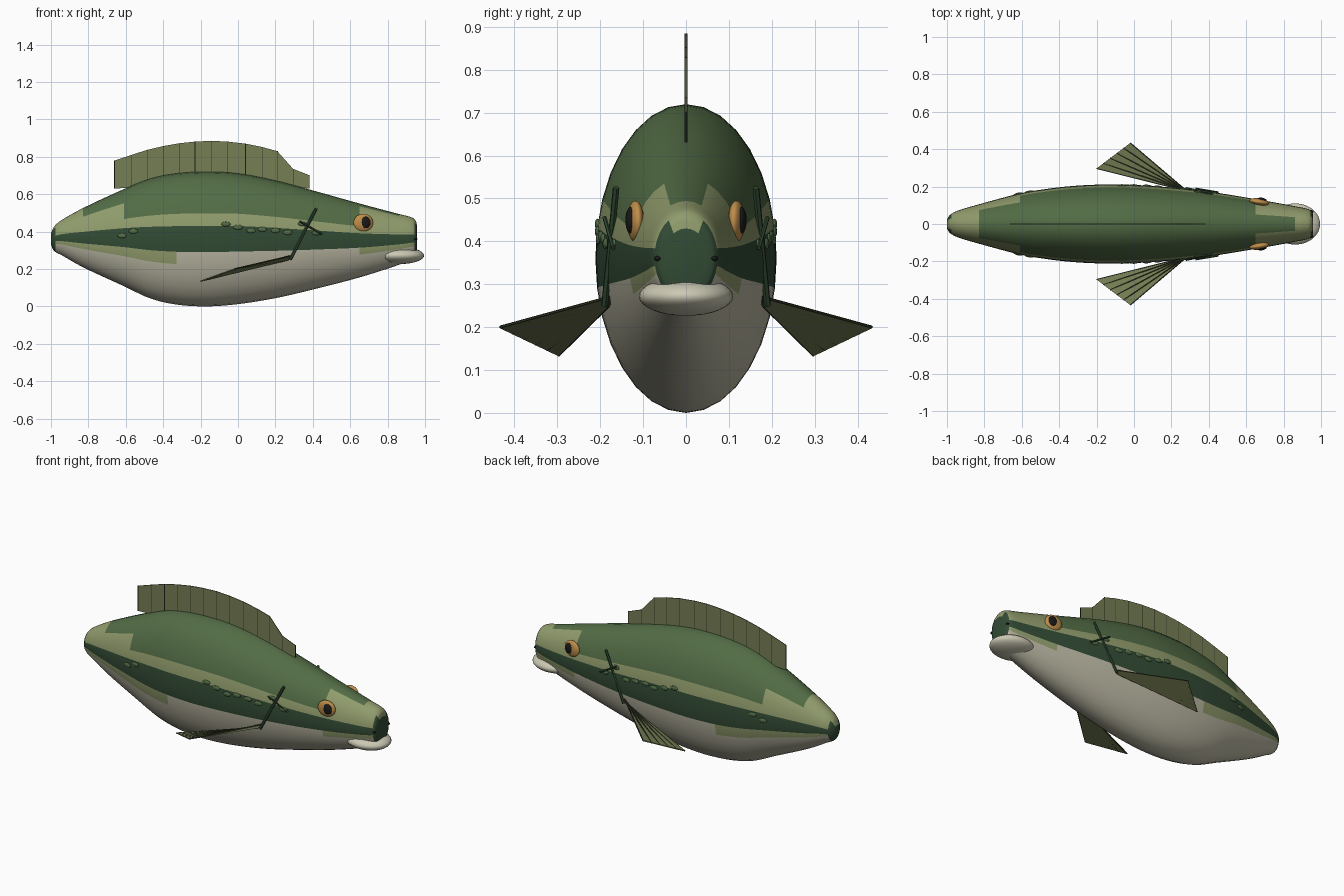
import bpy, bmesh, math
from mathutils import Vector

if "Cube" in bpy.data.objects:
    bpy.data.objects.remove(bpy.data.objects["Cube"])


def mat(name, r, g, b):
    m = bpy.data.materials.new(name)
    m.diffuse_color = (r, g, b, 1)
    m.use_nodes = True
    m.node_tree.nodes["Principled BSDF"].inputs["Base Color"].default_value = m.diffuse_color
    return m


GREEN = mat("back_green", .085, .15, .06)
LIGHT = mat("light_olive", .28, .33, .15)
DARK = mat("dark_stripe", .032, .07, .035)
CREAM = mat("belly_cream", .50, .48, .37)
LIP = mat("lip_cream", .60, .58, .45)
AMBER = mat("amber", .52, .27, .07)
BLACK = mat("black", .01, .01, .01)
FIN = mat("fin_olive", .18, .21, .09)
RAY = mat("fin_ray", .035, .045, .02)

# body stations: x, top z, bottom z, half width
ST = [(-1, .39, .33, .025), (-.985, .425, .298, .048), (-.945, .46, .275, .07),
      (-.83, .525, .21, .105), (-.61, .627, .108, .163), (-.47, .683, .043, .187),
      (-.33, .711, .01, .203), (-.17, .72, 0, .211), (0, .711, .012, .209),
      (.2, .673, .044, .195), (.4, .62, .09, .173), (.65, .55, .155, .133),
      (.86, .494, .222, .095), (.93, .475, .25, .08), (.952, .455, .27, .066),
      (.957, .43, .29, .052)]


def slope(i, k):
    a, b = ST[max(i - 1, 0)], ST[min(i + 1, len(ST) - 1)]
    return (b[k] - a[k]) / (b[0] - a[0])


def section(x):
    """Smoothly interpolated centre height, half height and half width."""
    i = max(j for j in range(len(ST) - 1) if j == 0 or ST[j][0] <= x)
    p, q = ST[i], ST[i + 1]
    d = q[0] - p[0]
    t = (x - p[0]) / d
    top, bot, w = [(2*t**3 - 3*t*t + 1) * p[k] + (t**3 - 2*t*t + t) * d * slope(i, k)
                   + (3*t*t - 2*t**3) * q[k] + (t**3 - t*t) * d * slope(i + 1, k)
                   for k in (1, 2, 3)]
    return (top + bot) / 2, (top - bot) / 2, w


def skin(x, a):
    c, h, w = section(x)
    return Vector((x, w * math.cos(a), c + h * math.sin(a)))


def finish(name, bm, mats, smooth=None):
    bmesh.ops.recalc_face_normals(bm, faces=bm.faces)
    me = bpy.data.meshes.new(name)
    bm.to_mesh(me)
    bm.free()
    ob = bpy.data.objects.new(name, me)
    bpy.context.collection.objects.link(ob)
    for m in mats:
        me.materials.append(m)
    if smooth:
        bpy.ops.object.select_all(action='DESELECT')
        ob.select_set(True)
        bpy.context.view_layer.objects.active = ob
        bpy.ops.object.shade_smooth_by_angle(angle=math.radians(smooth))
    return ob


def marking(x, deg):
    """Colour slot of the skin: 0 green, 1 light, 2 dark, 3 cream."""
    if x < -.975 or x > .945:
        return 2 if deg < 60 else 1
    if -11.25 < deg < 11.25:
        return 2
    if deg > 0:
        edge = 22.5
        if x < -.83 or x > .86:
            edge = 90
        elif x < -.61:
            edge = 40 if x < -.72 else 45
        elif x > .65:
            edge = 67.5
        return 1 if deg < edge else 0
    return 1 if deg > -22.5 and (x < -.33 or x > .65) else 3


# body
N, SUB = 32, 5
xs = [ST[i][0] + (ST[i + 1][0] - ST[i][0]) * j / SUB
      for i in range(len(ST) - 1) for j in range(SUB)] + [ST[-1][0]]
bm = bmesh.new()
rings = [[bm.verts.new(skin(x, 2 * math.pi * k / N)) for k in range(N)] for x in xs]
for i in range(len(xs) - 1):
    for k in range(N):
        l = (k + 1) % N
        f = bm.faces.new((rings[i][k], rings[i][l], rings[i + 1][l], rings[i + 1][k]))
        deg = math.degrees(math.asin(math.sin(2 * math.pi * (k + .5) / N)))
        f.material_index = marking((xs[i] + xs[i + 1]) / 2, deg)
for r in (rings[0], rings[-1]):
    bm.faces.new(r).material_index = 2
finish("body", bm, [GREEN, LIGHT, DARK, CREAM], 60)


def ellipsoid(name, loc, radii, m, u=24, v=14, yaw=0):
    bpy.ops.mesh.primitive_uv_sphere_add(segments=u, ring_count=v, radius=1, location=loc)
    ob = bpy.context.object
    ob.name = name
    ob.scale = radii
    ob.rotation_euler.z = yaw
    ob.data.materials.append(m)
    bpy.ops.object.shade_smooth()
    return ob


def rod(name, a, b, r, m):
    a, b = Vector(a), Vector(b)
    bpy.ops.mesh.primitive_cylinder_add(vertices=6, radius=r, depth=(b - a).length,
                                        location=(a + b) / 2)
    ob = bpy.context.object
    ob.name = name
    ob.rotation_euler = (b - a).to_track_quat('Z', 'Y').to_euler()
    ob.data.materials.append(m)


def sheet(name, pts, thick, m):
    """Thin plate from a flat outline, thickened evenly on both sides."""
    bm = bmesh.new()
    bm.faces.new([bm.verts.new(p) for p in pts])
    ob = finish(name, bm, [m])
    s = ob.modifiers.new("thickness", 'SOLIDIFY')
    s.thickness, s.offset = thick, 0


# lower lip
ellipsoid("lower_lip", (.862, 0, .272), (.133, .11, .046), LIP, 32, 16)

# dorsal fin and its spines
crest = [(-.66, .78), (-.57, .81), (-.485, .837), (-.4, .857), (-.315, .872), (-.23, .881),
         (-.14, .885), (-.055, .881), (.04, .87), (.13, .852), (.21, .83), (.295, .735),
         (.38, .702)]
base = [(x, max(.63, min(.665, sum(section(x)[:2]) - .01))) for x, z in crest]
sheet("dorsal_fin", [(x, 0, z) for x, z in crest + base[::-1]], .004, FIN)
for (x, z), (_, b) in zip(crest, base):
    rod("dorsal_spine", (x, 0, b), (x, 0, z), .003, RAY)

for s in (1, -1):
    # eye and pupil
    ellipsoid("eye", (.67, s * .118, .447), (.053, .019, .048), AMBER, yaw=-s * .15)
    ellipsoid("pupil", (.683, s * .129, .449), (.026, .012, .031), BLACK, 16, 10, -s * .15)
    # nostril
    ellipsoid("nostril", (.948, s * .066, .36), (.012, .009, .006), BLACK, 8, 6)
    # pectoral fin with rays
    r0, r1 = Vector((.29, s * .17, .272)), Vector((.27, s * .18, .25))
    t0, t1 = Vector((-.02, s * .433, .20)), Vector((-.2, s * .297, .135))
    sheet("pectoral_fin", [r0, t0, t1, r1], .006, FIN)
    for i in range(6):
        rod("pectoral_ray", r0.lerp(r1, i / 5), t0.lerp(t1, i / 5), .0038, RAY)
    # gill cover edge
    rod("gill_edge", (.28, s * .19, .25), (.418, s * .163, .525), .008, DARK)
    rod("gill_crease", (.33, s * .19, .455), (.45, s * .17, .385), .005, DARK)
    # flank spots
    for x, z in [(-.62, .378), (-.56, .402), (-.065, .44), (0, .423), (.07, .405),
                 (.13, .412), (.2, .406), (.265, .395), (.345, .442), (.42, .393)]:
        c, h, w = section(x)
        p = skin(x, math.asin((z - c) / h))
        turn = math.atan2(section(x + .02)[2] - section(x - .02)[2], .04)
        ellipsoid("flank_spot", (x, s * p.y, z), (.025, .007, .013), GREEN, 12, 8, s * turn)
